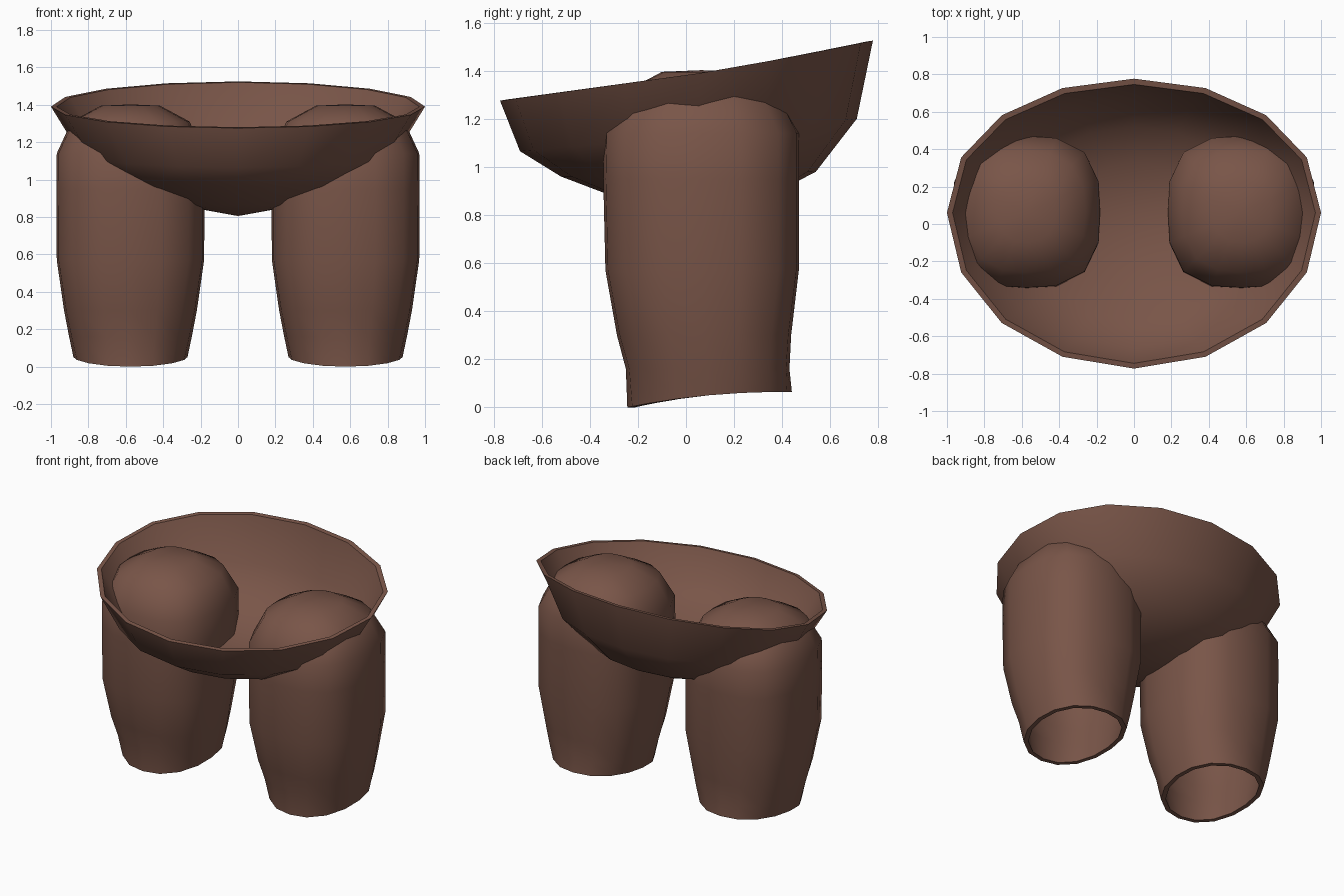
import bpy, bmesh, math

if "Cube" in bpy.data.objects:
    bpy.data.objects.remove(bpy.data.objects["Cube"])

SIDES = 16

brown = bpy.data.materials.new("brown")
brown.diffuse_color = (0.191, 0.091, 0.065, 1.0)
brown.use_nodes = True
brown.node_tree.nodes["Principled BSDF"].inputs["Base Color"].default_value = brown.diffuse_color


def loft(name, rings, start=None, end=None):
    """Skin a list of rings, closing the ends with a fan to a point."""
    bm = bmesh.new()
    loops = [[bm.verts.new(p) for p in ring] for ring in rings]
    for a, b in zip(loops, loops[1:]):
        for i in range(SIDES):
            j = (i + 1) % SIDES
            bm.faces.new((a[i], a[j], b[j], b[i]))
    for tip, loop in ((start, loops[0]), (end, loops[-1])):
        if tip:
            v = bm.verts.new(tip)
            for i in range(SIDES):
                bm.faces.new((v, loop[i], loop[(i + 1) % SIDES]))
    bmesh.ops.recalc_face_normals(bm, faces=bm.faces)
    mesh = bpy.data.meshes.new(name)
    bm.to_mesh(mesh)
    bm.free()
    mesh.materials.append(brown)
    obj = bpy.data.objects.new(name, mesh)
    bpy.context.collection.objects.link(obj)
    bpy.ops.object.select_all(action='DESELECT')
    obj.select_set(True)
    bpy.context.view_layer.objects.active = obj
    bpy.ops.object.shade_smooth_by_angle(angle=math.radians(40))
    return obj


# Hip bowl: tilted oval rings given by half width, then y and z at front, side, back
def bowl_ring(rx, y, z):
    pts = []
    for i in range(SIDES):
        a = 2 * math.pi * i / SIDES
        s = math.sin(a)
        k = abs(s) ** 0.92 if s > 0 else abs(s)
        e = 2 if s > 0 else 0
        pts.append((rx * math.cos(a), y[1] + (y[e] - y[1]) * k,
                    z[1] + (z[e] - z[1]) * abs(s)))
    return pts


outer = [
    (0.33, (-0.27, 0.05, 0.34), (0.865, 0.865, 0.875)),
    (0.62, (-0.52, 0.05, 0.54), (0.96, 0.97, 0.98)),
    (0.84, (-0.69, 0.05, 0.71), (1.065, 1.13, 1.20)),
    (1.00, (-0.773, 0.06, 0.777), (1.275, 1.39, 1.525)),
]
inner = [
    (0.97, (-0.745, 0.06, 0.746), (1.28, 1.39, 1.52)),
    (0.81, (-0.665, 0.05, 0.68), (1.085, 1.15, 1.21)),
    (0.60, (-0.505, 0.05, 0.52), (0.985, 0.995, 1.005)),
    (0.32, (-0.26, 0.05, 0.33), (0.893, 0.893, 0.903)),
]
loft("hip_bowl", [bowl_ring(*r) for r in outer + inner],
     start=(0, 0.05, 0.805), end=(0, 0.05, 0.835))


# Hollow legs: rounded-square rings given by half width, half depth, centre y, z, squareness
def leg_ring(cx, hx, hy, cy, z, n, inset=0.0):
    pts = []
    for i in range(SIDES):
        a = 2 * math.pi * i / SIDES
        c, s = math.cos(a), math.sin(a)
        r = (abs(c) ** n + abs(s) ** n) ** (-1 / n)
        zz = z
        if z == 0:  # slanted hem, lowest at the front
            t = (s * r + 1) / 2
            zz = 0.065 * (1 - max(0.0, 1 - t) ** 2.2)
        pts.append((cx + (hx - inset) * c * r, cy + (hy - inset) * s * r, zz))
    return pts


LEG = [
    (0.305, 0.342, 0.098, 0, 2.2),
    (0.328, 0.340, 0.090, 0.16, 2.5),
    (0.355, 0.362, 0.075, 0.30, 2.7),
    (0.394, 0.402, 0.067, 0.57, 2.9),
    (0.396, 0.407, 0.063, 0.95, 2.9),
    (0.394, 0.405, 0.065, 1.14, 2.9),
    (0.316, 0.324, 0.065, 1.31, 2.6),
    (0.158, 0.165, 0.065, 1.395, 2.2),
]
for side, label in ((1, "right"), (-1, "left")):
    cx = 0.575 * side
    shell = [leg_ring(cx, *r) for r in reversed(LEG)]
    lining = [leg_ring(cx, hx, hy, cy, z - (0.03 if z > 1.2 else 0), n, 0.03)
              for hx, hy, cy, z, n in LEG]
    loft(label + "_leg", shell + lining,
         start=(cx, 0.065, 1.402), end=(cx, 0.065, 1.372))
